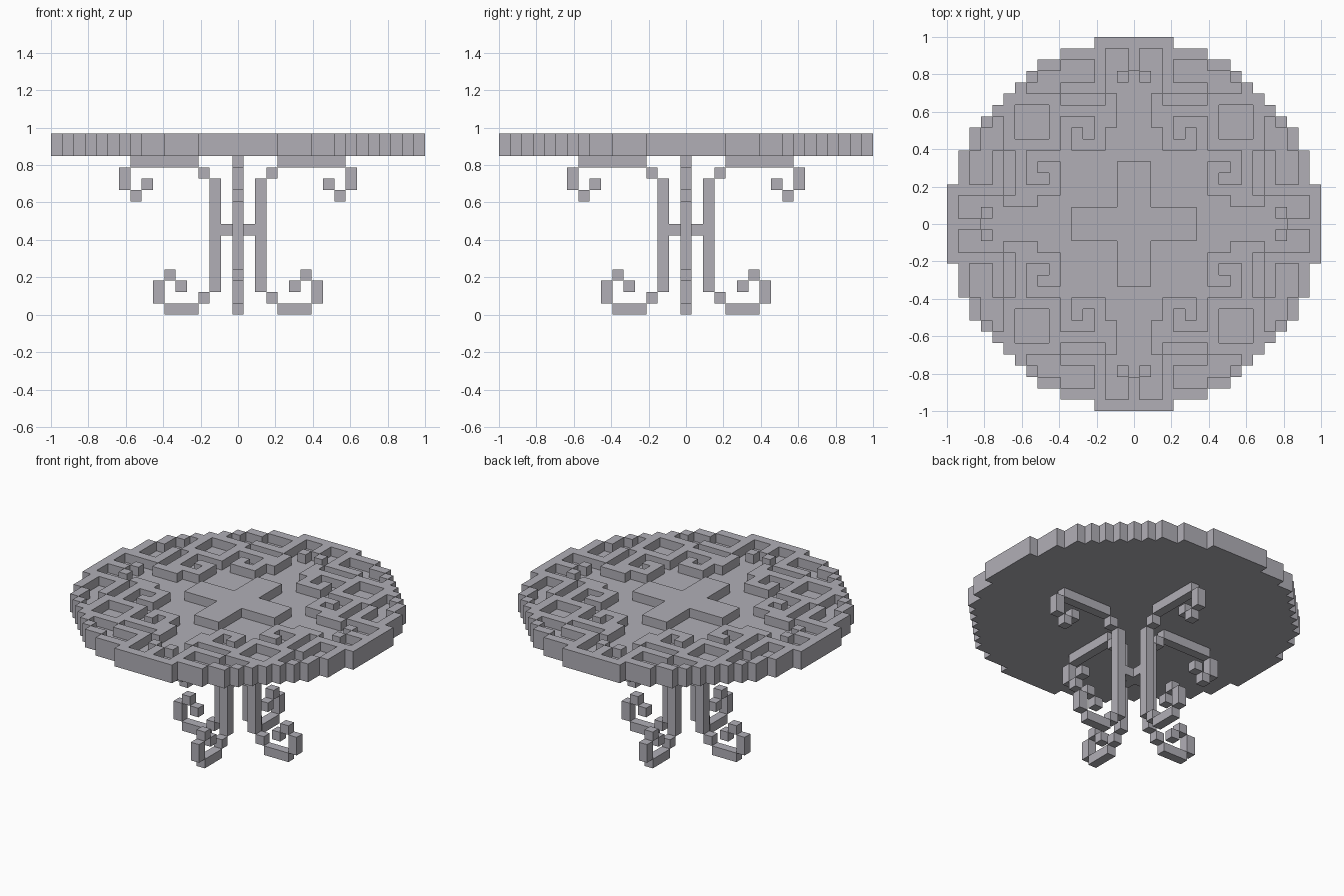
import bpy, bmesh, math
from mathutils import Vector

old = bpy.data.objects.get("Cube")
if old:
    bpy.data.objects.remove(old, do_unlink=True)

U = 2 / 33  # edge of one block

iron = bpy.data.materials.new("iron grey")
iron.use_nodes = True
GREY = (0.44, 0.43, 0.47, 1)
iron.diffuse_color = GREY
iron.node_tree.nodes["Principled BSDF"].inputs["Base Color"].default_value = GREY


def block_object(name, cells):
    """Join unit blocks into one flat-faced shell with only its outer faces."""
    cells = set(cells)
    bm = bmesh.new()
    for c in cells:
        for axis in range(3):
            for s in (-1, 1):
                n = list(c)
                n[axis] += s
                if tuple(n) in cells:
                    continue
                a, b = (axis + 1) % 3, (axis + 2) % 3
                loop = []
                for p, q in ((-1, -1), (1, -1), (1, 1), (-1, 1))[::s]:
                    v = Vector((c[0], c[1], c[2] + 0.5))
                    v[axis] += s * 0.5
                    v[a] += p * 0.5
                    v[b] += q * 0.5
                    loop.append(bm.verts.new(v * U))
                bm.faces.new(loop)
    bmesh.ops.remove_doubles(bm, verts=bm.verts, dist=1e-4)
    bmesh.ops.dissolve_limit(bm, angle_limit=math.radians(1),
                             verts=bm.verts, edges=bm.edges)
    mesh = bpy.data.meshes.new(name)
    bm.to_mesh(mesh)
    bm.free()
    mesh.materials.append(iron)
    ob = bpy.data.objects.new(name, mesh)
    bpy.context.collection.objects.link(ob)
    return ob


def run(a0, a1, b0, b1):
    """All grid squares in an inclusive rectangle."""
    return [(a, b) for a in range(a0, a1 + 1) for b in range(b0, b1 + 1)]


def eightfold(squares):
    """Mirror squares in x, in y and across the diagonal."""
    return {(sx * p, sy * q) for a, b in squares for p, q in ((a, b), (b, a))
            for sx in (-1, 1) for sy in (-1, 1)}


# Round top: half width of each row, from the middle outwards
HALF = [16] * 4 + [15] * 3 + [14] * 2 + [13, 12, 11, 10, 9, 8, 6, 3]
disc = {(x, y) for y in range(-16, 17) for x in range(-16, 17)
        if abs(x) <= HALF[abs(y)]}

# Raised rim
rim = {(x, y) for x, y in disc
       if not {(x + 1, y), (x - 1, y), (x, y + 1), (x, y - 1)} <= disc}

# Raised scrollwork, one eighth of the pattern
scroll = run(0, 0, 14, 15) + [(1, 13)]               # small sprig at the rim
scroll += run(3, 3, 12, 15) + run(3, 6, 12, 12)      # band running in from the rim
scroll += run(7, 7, 7, 11) + run(8, 11, 11, 11)      # square frame on the diagonal
scroll += run(3, 6, 10, 10) + run(3, 3, 7, 9)        # spiral
scroll += run(3, 5, 7, 7) + [(5, 8)]
scroll += run(2, 2, 9, 10) + [(2, 11)]               # stepped shoulder
scroll += run(0, 1, 0, 5)                            # centre cross
relief = (rim | eightfold(scroll)) & disc

block_object("table_top", [(x, y, 14) for x, y in disc]
             + [(x, y, 15) for x, y in relief])

# Leg profile as (distance from centre, height)
leg = run(2, 2, 2, 11)                                        # upright
leg += [(3, 12)] + run(4, 9, 13, 13) + run(10, 10, 11, 12)    # top bracket
leg += [(9, 10), (8, 11)]                                     # top curl
leg += [(3, 1)] + run(4, 6, 0, 0) + run(7, 7, 1, 2)           # foot
leg += [(6, 3), (5, 2)]                                       # foot curl

for side, dx, dy in (("left", 1, 0), ("right", -1, 0),
                     ("back", 0, 1), ("front", 0, -1)):
    block_object(side + "_leg", [(r * dx, r * dy, z) for r, z in leg])

# Cross brace between the uprights
block_object("cross_brace", [(i, 0, 7) for i in (-1, 0, 1)]
             + [(0, i, 7) for i in (-1, 1)])
